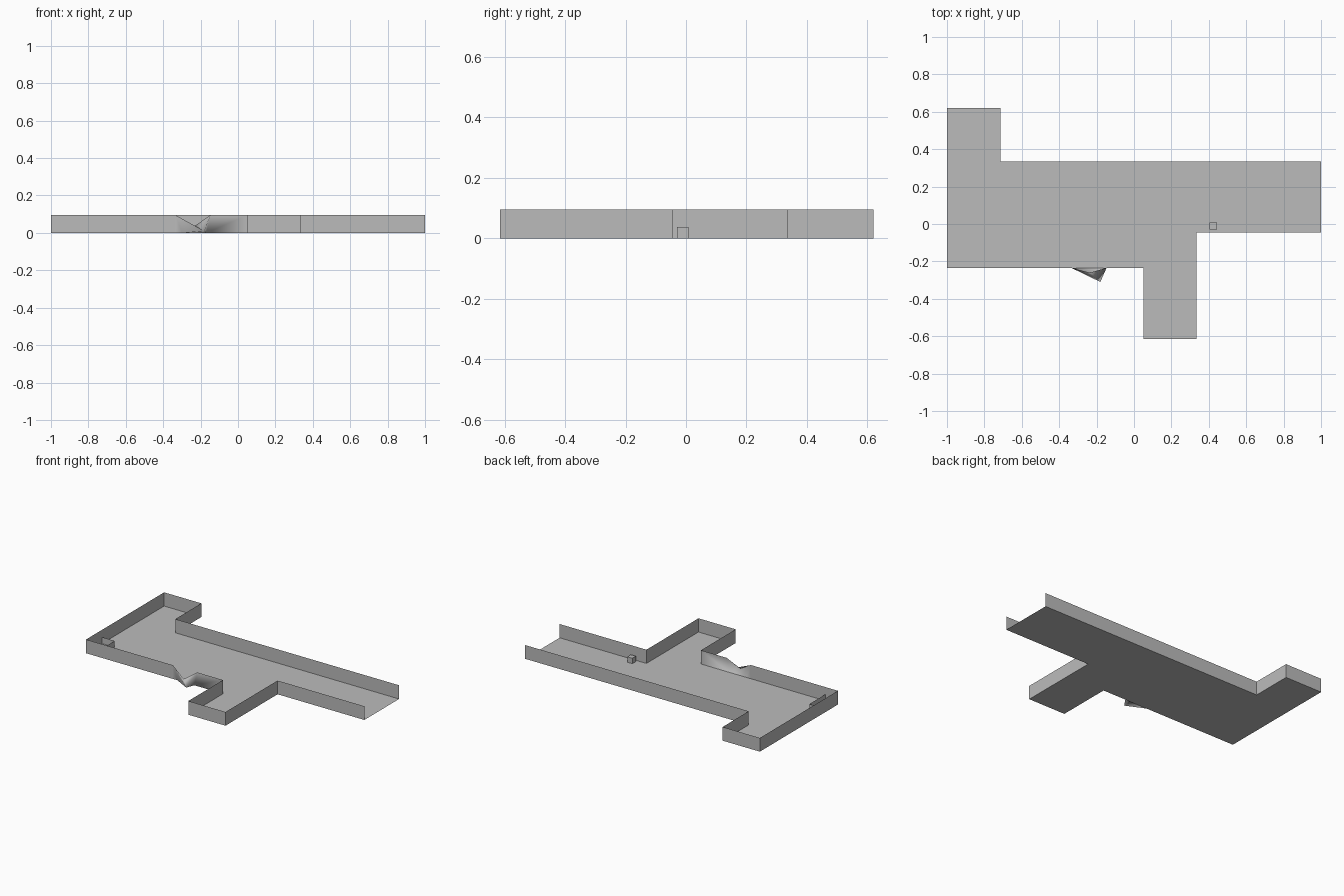
import bpy

cube = bpy.data.objects.get("Cube")
if cube:
    bpy.data.objects.remove(cube, do_unlink=True)

H = 0.095          # wall height
FRONT = -0.235     # y of the dented front wall

grey = bpy.data.materials.new("plain_grey")
grey.use_nodes = True
colour = (0.5, 0.5, 0.5, 1)
grey.diffuse_color = colour
grey.node_tree.nodes["Principled BSDF"].inputs["Base Color"].default_value = colour


def add_mesh(name, verts, faces, smooth=False):
    mesh = bpy.data.meshes.new(name)
    mesh.from_pydata(verts, [], faces)
    mesh.materials.append(grey)
    for poly in mesh.polygons:
        poly.use_smooth = smooth
    obj = bpy.data.objects.new(name, mesh)
    bpy.context.collection.objects.link(obj)
    return obj


def add_walls(name, path, height):
    """Thin upright sheet following an open path."""
    n = len(path)
    verts = [(x, y, z) for z in (0, height) for x, y in path]
    faces = [(i, i + 1, n + i + 1, n + i) for i in range(n - 1)]
    return add_mesh(name, verts, faces)


# Floor plan, from the open east end round to the west corner and back
outline = [(1, 0.335), (-0.715, 0.335), (-0.715, 0.62), (-1, 0.62),
           (-1, FRONT), (0.05, FRONT), (0.05, -0.615), (0.335, -0.615),
           (0.335, -0.045), (1, -0.045)]
add_mesh("floor", [(x, y, 0) for x, y in outline], [range(len(outline))])

# Straight walls either side of the dented one
add_walls("back_and_west_walls", outline[:5], H)
add_walls("alcove_and_east_walls", outline[5:], H)
add_walls("front_wall_west", [(-1, FRONT), (-0.334, FRONT)], H)

# Dented stretch of front wall, folded outwards and down
dent = [(-0.334, FRONT, 0), (-0.334, FRONT, H), (-0.30, FRONT, 0),
        (-0.17, FRONT, 0), (-0.147, FRONT, H), (0.05, FRONT, 0),
        (0.05, FRONT, H), (-0.235, -0.26, 0.035), (-0.18, -0.31, 0.01)]
dent_faces = [(0, 2, 1), (2, 8, 1), (2, 3, 8), (3, 4, 8),
              (1, 8, 7), (7, 8, 4), (3, 5, 6, 4)]
add_mesh("front_wall_dent", dent, dent_faces, smooth=True)

# Low partition in the south-west corner
add_walls("corner_partition", [(-1, -0.06), (-0.903, -0.06), (-0.903, FRONT)], 0.044)

# Small block by the east wall
size = 0.038
bpy.ops.mesh.primitive_cube_add(size=size, location=(0.424, -0.01, size / 2))
block = bpy.context.object
block.name = "small_block"
block.data.materials.append(grey)
